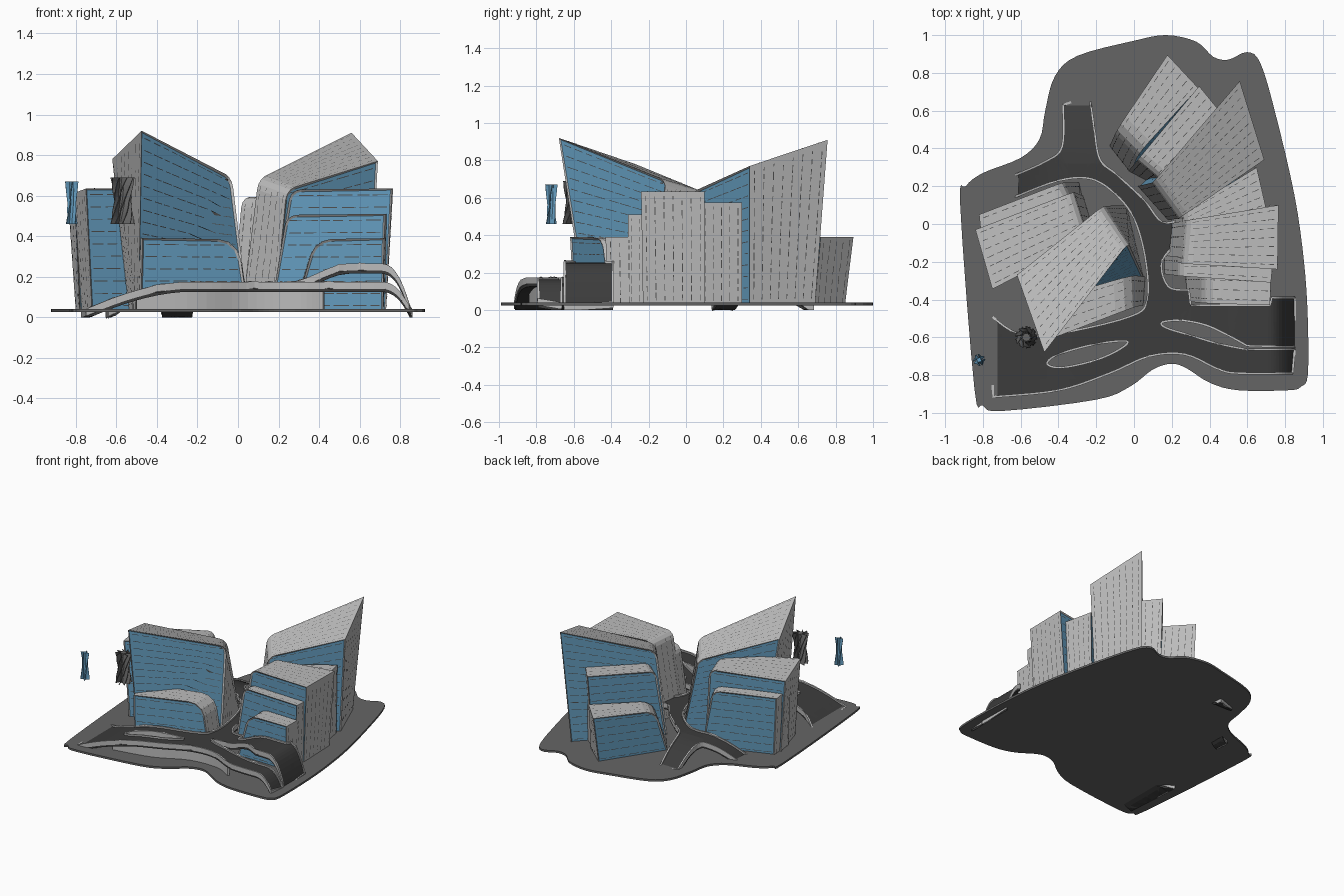
import bpy, bmesh, math, random
from mathutils import Vector
from mathutils.bvhtree import BVHTree

if "Cube" in bpy.data.objects:
    bpy.data.objects.remove(bpy.data.objects["Cube"])

random.seed(4)


def material(name, rgb):
    m = bpy.data.materials.new(name)
    m.diffuse_color = (*rgb, 1)
    m.use_nodes = True
    m.node_tree.nodes["Principled BSDF"].inputs["Base Color"].default_value = m.diffuse_color
    return m


GREY = material("concrete", (0.5, 0.5, 0.5))
GLASS = material("blue_glass", (0.13, 0.34, 0.53))
DARK = material("deck_dark", (0.045, 0.045, 0.045))
PLATE = material("plate_grey", (0.13, 0.13, 0.13))
SLOT = material("window_slot", (0.08, 0.08, 0.08))


def finish(name, bm, *mats):
    mesh = bpy.data.meshes.new(name)
    bm.to_mesh(mesh)
    bm.free()
    for m in mats:
        mesh.materials.append(m)
    ob = bpy.data.objects.new(name, mesh)
    bpy.context.collection.objects.link(ob)
    return ob


def smooth(pts, n=6, closed=True):
    """Catmull-Rom through points; a third value marks a sharp corner."""
    out, k = [], len(pts)
    for i in range(k if closed else k - 1):
        p1, p2 = pts[i], pts[(i + 1) % k]
        first, last = not closed and i == 0, not closed and i == k - 2
        p0 = p1 if len(p1) > 2 or first else pts[i - 1]
        p3 = p2 if len(p2) > 2 or last else pts[(i + 2) % k]
        a, b, c, d = (Vector(p[:2]) for p in (p0, p1, p2, p3))
        for j in range(n):
            t = j / n
            out.append(0.5 * (2 * b + (c - a) * t + (2 * a - 5 * b + 4 * c - d) * t * t
                              + (3 * b - a - 3 * c + d) * t ** 3))
    return out if closed else out + [Vector(pts[-1][:2])]


def loop(bm, pts, z=0):
    vs = [bm.verts.new((p.x, p.y, z)) for p in pts]
    return [bm.edges.new((vs[i - 1], vs[i])) for i in range(len(vs))]


# ground plate
plate = [(-.92, .1), (-.89, .2), (-.8, .27), (-.6, .35), (-.5, .45), (-.47, .6), (-.42, .78),
         (-.3, .89), (0, .97), (.17, 1), (.33, .965), (.42, .885), (.5, .87), (.6, .91),
         (.67, .85), (.75, .58), (.85, .15), (.9, -.2), (.92, -.5), (.92, -.8), (.885, -.86),
         (.82, -.88), (.55, -.88), (.4, -.84), (.28, -.765), (.2, -.74), (.1, -.77), (-.02, -.86),
         (-.2, -.93), (-.7, -.99), (-.8, -.96), (-.845, -.87)]
bm = bmesh.new()
face = bm.faces.new([bm.verts.new((p.x, p.y, .025)) for p in smooth(plate, 4)])
r = bmesh.ops.extrude_face_region(bm, geom=[face])
bmesh.ops.translate(bm, vec=(0, 0, .015), verts=[v for v in r["geom"] if isinstance(v, bmesh.types.BMVert)])
bmesh.ops.recalc_face_normals(bm, faces=bm.faces)
finish("ground_plate", bm, PLATE)


# elevated walkway
def deck_height(x, y):
    clamp = lambda t: min(1, max(0, t))
    t = 1
    if y > .1:
        t = min(clamp((.66 - y) / .36), clamp((x + .64) / .3))
    elif y < -.4:
        t = clamp((x + .77) / .52)
    z = .03 + .145 * (1 - (1 - t) ** 1.7)
    if x > .25 and max(-.657, -.54 - .33 * (x - .25)) < y < -.3:
        s = clamp((x - .25) / .3)
        z += .09 * s * s * (3 - 2 * s)
    if x > .7 and y < -.3:
        z = .03 + (z - .03) * (1 - clamp((x - .7) / .155) ** 2.5)
    return z


deck = [(-.77, -.475, 1), (-.745, -.915, 1), (-.4, -.88), (-.13, -.79), (.08, -.7), (.27, -.69),
        (.45, -.77), (.56, -.79), (.84, -.79, 1), (.85, -.665, 1), (.6, -.665, 1), (.45, -.635),
        (.3, -.59), (.17, -.55), (.15, -.52), (.25, -.51), (.38, -.535), (.5, -.59), (.6, -.645, 1),
        (.855, -.65, 1), (.85, -.39, 1), (.73, -.39, 1), (.72, -.43, 1), (.3, -.43, 1), (.29, -.35, 1),
        (.18, -.33), (.15, -.19), (.28, -.06, 1), (.26, .03, 1), (.15, .01), (.05, .13), (-.09, .26),
        (-.18, .34), (-.21, .5), (-.235, .68, 1), (-.375, .63, 1), (-.38, .41), (-.47, .33),
        (-.65, .25, 1), (-.64, .14, 1), (-.4, .23), (-.23, .24), (-.1, .16), (0, .03), (.06, -.18),
        (.07, -.4), (-.02, -.49), (-.4, -.58), (-.615, -.58)]
hole = [(-.46, -.74), (-.4, -.69), (-.2, -.635), (-.04, -.62), (-.07, -.66), (-.2, -.72), (-.38, -.76)]
bm = bmesh.new()
edges = loop(bm, smooth(deck, 5)) + loop(bm, smooth(hole, 5))
bmesh.ops.triangle_fill(bm, use_beauty=True, use_dissolve=False, edges=edges, normal=(0, 0, 1))
cuts = [((-.75 + .05 * i, 0, 0), (1, 0, 0)) for i in range(30)]
cuts += [((.71 + .0145 * i, 0, 0), (1, 0, 0)) for i in range(10)]
cuts += [((0, -.88 + .06 * i, 0), (0, 1, 0)) for i in range(26)]
for co, no in cuts:
    bmesh.ops.bisect_plane(bm, geom=bm.verts[:] + bm.edges[:] + bm.faces[:], plane_co=co, plane_no=no)
for v in bm.verts:
    v.co.z = deck_height(v.co.x, v.co.y)

# light parapet along every deck edge
rim, cache = bmesh.new(), {}
for e in bm.edges:
    if len(e.link_faces) == 1:
        for v in e.verts:
            if v not in cache:
                cache[v] = (rim.verts.new(v.co), rim.verts.new((v.co.x, v.co.y, max(0, v.co.z - .035))))
        (a, b), (c, d) = cache[e.verts[0]], cache[e.verts[1]]
        rim.faces.new((a, b, d, c))
bmesh.ops.recalc_face_normals(rim, faces=rim.faces)
ob = finish("walkway_parapet", rim, GREY)
mod = ob.modifiers.new("thickness", "SOLIDIFY")
mod.thickness, mod.offset = .012, 0

for v in bm.verts:
    v.co.z -= .012
r = bmesh.ops.extrude_face_region(bm, geom=bm.faces[:])
for v in r["geom"]:
    if isinstance(v, bmesh.types.BMVert):
        v.co.z = max(0, v.co.z - .038)
bmesh.ops.recalc_face_normals(bm, faces=bm.faces)
finish("walkway_deck", bm, DARK)

# curved wall below the walkway
bm = bmesh.new()
pts = smooth([(-.5, -.84), (-.2, -.78), (.05, -.67), (.28, -.66), (.42, -.73)], 6, False)
cols = [[bm.verts.new((p.x, p.y, z)) for z in (.035, deck_height(p.x, p.y) - .04)] for p in pts]
for a, b in zip(cols, cols[1:]):
    bm.faces.new((a[0], b[0], b[1], a[1]))
ob = finish("under_walkway_wall", bm, GREY)
ob.modifiers.new("thickness", "SOLIDIFY").thickness = .015


# leaning slab buildings: grey roof and ends, recessed glass on both long sides
def building(name, top, base, bevel=.05):
    """Corners in order: outer A, outer B, inner B, inner A."""
    T = [Vector(p) for p in top]
    B = [Vector((*p, .027)) for p in base]
    bm = bmesh.new()
    t, b = [bm.verts.new(p) for p in T], [bm.verts.new(p) for p in B]
    bm.faces.new(t)
    bm.faces.new(b[::-1])
    sides = [bm.faces.new((b[i], b[(i + 1) % 4], t[(i + 1) % 4], t[i])) for i in range(4)]
    glass = [sides[1], sides[3]]
    for f in glass:
        f.material_index = 1
    bmesh.ops.recalc_face_normals(bm, faces=bm.faces)
    bmesh.ops.bevel(bm, geom=[bm.edges.get((t[2], t[3]))], offset=bevel, segments=3, profile=.5, affect="EDGES", material=0)
    glass = [f for f in bm.faces if f.material_index == 1 and f.calc_area() > .02]
    r = bmesh.ops.inset_individual(bm, faces=glass, thickness=.012, depth=-.008)
    for f in r["faces"]:
        f.material_index = 1 if f in glass else 0
    for f in bm.faces:
        if f not in glass:
            f.material_index = 0
    tree = BVHTree.FromBMesh(bm)
    win = bmesh.new()

    # rows of dashes over a four-cornered side, laid on the real surface
    def dashes(p, q, s, w, pitch, length, half):
        rows = max(2, round((w - p).length / pitch))
        at = lambda u, v: p.lerp(q, u).lerp(w.lerp(s, u), v)
        for i in range(rows):
            v = (i + .5) / rows
            span = (at(1, v) - at(0, v)).length
            h, u = half / max((w - p).length, .05), .04
            while u < .95:
                e = min(.96, u + length * random.uniform(.6, 1.3) / span)
                quad = []
                for c in ((u, v - h), (e, v - h), (e, v + h), (u, v + h)):
                    loc, nor, _, _ = tree.find_nearest(at(*c))
                    quad.append(win.verts.new(loc + nor * .002))
                win.faces.new(quad)
                u = e + random.uniform(.012, .03) / span

    dashes(B[0], B[3], T[3], T[0], .06, .06, .0022)
    dashes(B[1], B[2], T[2], T[1], .06, .06, .0022)
    dashes(T[0], T[3], T[2], T[1], .05, .03, .0018)
    dashes(B[0], T[0], T[1], B[1], .045, .035, .002)
    dashes(B[3], T[3], T[2], B[2], .045, .035, .002)
    finish(name, bm, GREY, GLASS)
    finish(name + "_windows", win, SLOT)


building("southwest_tower",
         [(-.475, -.68, .92), (-.62, -.27, .78), (-.165, .095, .63), (-.03, -.1, .69)],
         [(-.49, -.54), (-.54, -.2), (-.04, .1), (.05, -.28)])
building("south_low_block",
         [(-.47, -.62, .39), (-.52, -.42, .39), (-.01, -.27, .385), (0, -.44, .385)],
         [(-.48, -.6), (-.52, -.42), (.06, -.28), (.05, -.43)], .1)
building("west_block",
         [(-.75, -.345, .635), (-.84, -.03, .6), (-.32, .17, .63), (-.24, -.08, .64)],
         [(-.72, -.32), (-.8, -.03), (-.27, .15), (-.2, -.08)])
building("west_low_block",
         [(-.8, -.15, .5), (-.82, .05, .49), (-.38, .22, .5), (-.29, .03, .5)],
         [(-.78, -.15), (-.79, .04), (-.29, .22), (-.25, .03)], .06)
building("northeast_tower",
         [(.56, .757, .91), (.69, .34, .77), (.24, .03, .63), (.1, .22, .68)],
         [(.51, .69), (.65, .34), (.18, .02), (.02, .2)])
building("north_block",
         [(.345, .73, .61), (.5, .54, .61), (.16, .22, .59), (.02, .34, .59)],
         [(.33, .68), (.5, .54), (.12, .2), (-.03, .28)])
building("north_low_block",
         [(.177, .895, .39), (.34, .72, .39), (.03, .38, .37), (-.09, .5, .37)],
         [(.16, .85), (.34, .69), (-.02, .27), (-.13, .41)], .08)
building("east_block",
         [(.76, -.24, .635), (.765, .1, .635), (.28, .02, .63), (.26, -.21, .63)],
         [(.73, -.23), (.72, .1), (.18, 0), (.16, -.19)])
building("east_rear_block",
         [(.7, .08, .575), (.65, .3, .575), (.26, .06, .57), (.27, -.05, .57)],
         [(.68, .08), (.64, .3), (.2, .05), (.19, -.05)])
building("east_mid_block",
         [(.725, -.31, .51), (.74, -.15, .51), (.24, -.17, .505), (.24, -.275, .505)],
         [(.715, -.31), (.72, -.15), (.16, -.17), (.16, -.265)])
building("east_low_block",
         [(.72, -.43, .39), (.725, -.28, .39), (.38, -.27, .385), (.38, -.42, .385)],
         [(.715, -.42), (.715, -.28), (.27, -.27), (.28, -.41)], .08)


# twisted wind rotors
def rotor(name, x, y, radius, blades, z0, z1, turn, mat):
    bm = bmesh.new()
    for k in range(blades):
        prev = None
        for i in range(13):
            s = i / 12
            a = math.tau * k / blades + turn * s
            rad = radius * (.7 + .3 * abs(2 * s - 1))
            z = z0 + (z1 - z0) * s
            cur = [bm.verts.new((x + f * rad * math.cos(a + g), y + f * rad * math.sin(a + g), z))
                   for f, g in ((.35, 0), (1, .5))]
            if prev:
                bm.faces.new((prev[0], prev[1], cur[1], cur[0]))
            prev = cur
    ob = finish(name, bm, mat)
    ob.modifiers.new("thickness", "SOLIDIFY").thickness = .004
    bpy.ops.mesh.primitive_cylinder_add(vertices=12, radius=radius * .35, depth=z1 - z0,
                                        location=(x, y, (z0 + z1) / 2))
    bpy.context.object.name = name + "_core"
    bpy.context.object.data.materials.append(mat)


rotor("large_wind_rotor", -.57, -.6, .06, 9, .46, .69, 1.8, PLATE)
rotor("small_wind_rotor", -.82, -.72, .033, 4, .46, .67, 1.2, GLASS)
